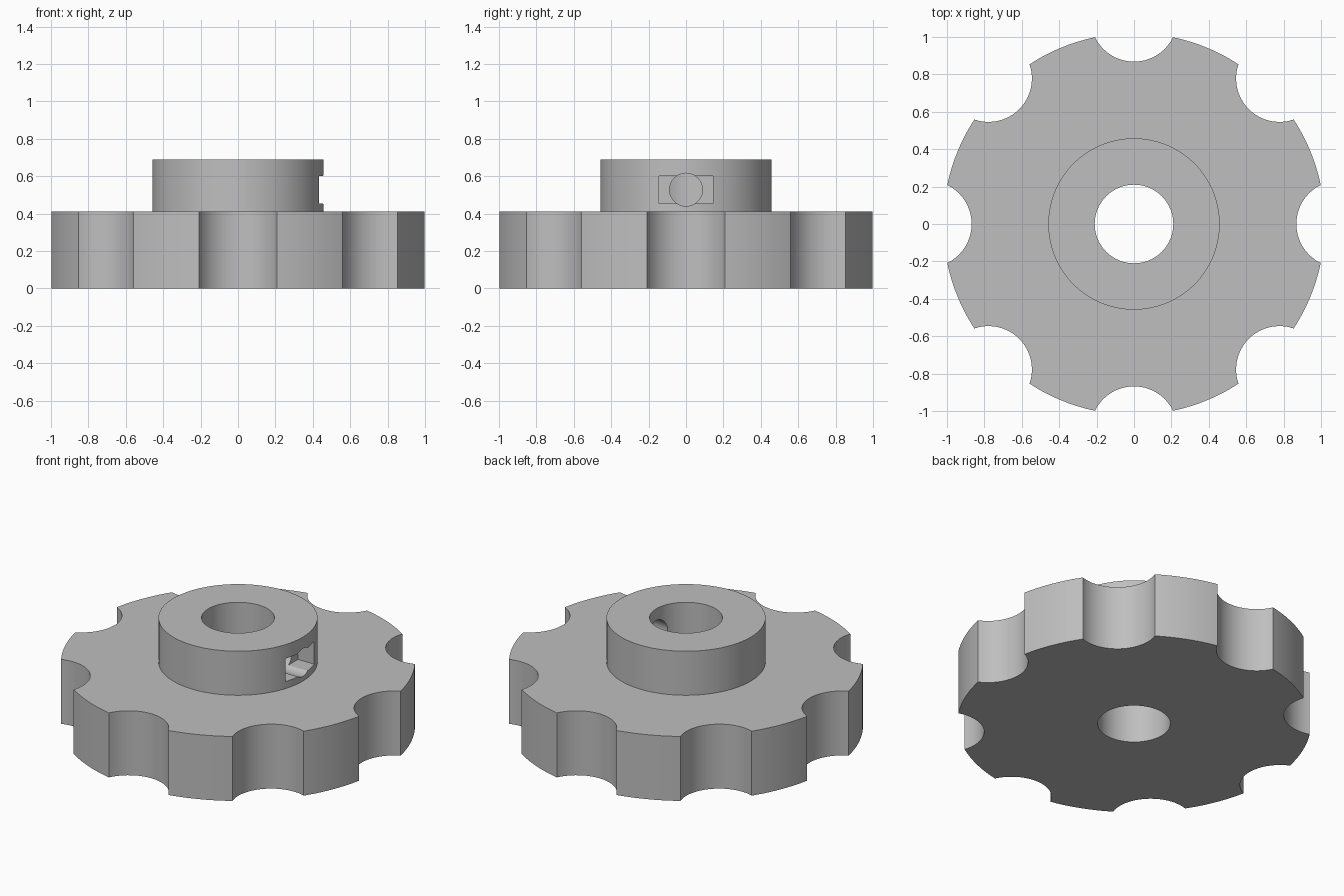
import bpy, bmesh
from math import sin, cos, tau, pi, atan2, acos, hypot
from mathutils import Matrix

default = bpy.data.objects.get("Cube")
if default:
    bpy.data.objects.remove(default, do_unlink=True)

RIM, BORE, HUB = 1.02, 0.21, 0.458
DISC_TOP, HUB_TOP, SCREW_Z = 0.41, 0.69, 0.528
SCALLOPS, SCALLOP_R, SCALLOP_C = 8, 0.232, 1.10

grey = bpy.data.materials.new("plain grey")
grey.use_nodes = True
grey.diffuse_color = (0.52, 0.52, 0.52, 1)
grey.node_tree.nodes["Principled BSDF"].inputs["Base Color"].default_value = grey.diffuse_color


def add_object(name, bm):
    bmesh.ops.recalc_face_normals(bm, faces=bm.faces[:])
    mesh = bpy.data.meshes.new(name)
    bm.to_mesh(mesh)
    bm.free()
    mesh.materials.append(grey)
    obj = bpy.data.objects.new(name, mesh)
    bpy.context.collection.objects.link(obj)
    return obj


def prism(name, outline, z0, z1):
    """Solid with a flat outline, raised from z0 to z1."""
    bm = bmesh.new()
    face = bm.faces.new([bm.verts.new((x, y, z0)) for x, y in outline])
    top = bmesh.ops.extrude_face_region(bm, geom=[face])["geom"]
    verts = [v for v in top if isinstance(v, bmesh.types.BMVert)]
    bmesh.ops.translate(bm, verts=verts, vec=(0, 0, z1 - z0))
    return add_object(name, bm)


def circle(radius, steps):
    return [(radius * cos(tau * i / steps), radius * sin(tau * i / steps)) for i in range(steps)]


def combine(target, tool, operation):
    """Apply a boolean and discard the tool."""
    tool.hide_render = True
    mod = target.modifiers.new(operation, "BOOLEAN")
    mod.operation, mod.solver, mod.object = operation, "EXACT", tool
    bpy.context.view_layer.objects.active = target
    bpy.ops.object.modifier_apply(modifier=mod.name)
    bpy.data.objects.remove(tool, do_unlink=True)


# Scalloped outline: a concave grip arc, then a stretch of the round rim
half = acos((RIM**2 + SCALLOP_C**2 - SCALLOP_R**2) / (2 * RIM * SCALLOP_C))
sweep = atan2(RIM * sin(half), SCALLOP_C - RIM * cos(half))
outline = []
for k in range(SCALLOPS):
    a = tau * k / SCALLOPS
    for i in range(25):
        t = a + pi + sweep * (1 - i / 12)
        outline.append((SCALLOP_C * cos(a) + SCALLOP_R * cos(t),
                        SCALLOP_C * sin(a) + SCALLOP_R * sin(t)))
    for i in range(1, 10):
        t = a + half + (tau / SCALLOPS - 2 * half) * i / 10
        outline.append((RIM * cos(t), RIM * sin(t)))
# Keep the outline running counterclockwise along each grip arc
fixed = []
for k in range(SCALLOPS):
    group = outline[k * 34:(k + 1) * 34]
    arc = sorted(group[:25], key=lambda p: (p[1] * cos(tau * k / SCALLOPS) - p[0] * sin(tau * k / SCALLOPS)))
    fixed += arc + group[25:]

knob = prism("scalloped_knob", fixed, 0, DISC_TOP)

# Raised hub, then the bore through everything
combine(knob, prism("hub", circle(HUB, 128), DISC_TOP - 0.1, HUB_TOP), "UNION")
combine(knob, prism("bore_cutter", circle(BORE, 96), -0.2, 1), "DIFFERENCE")

# Rectangular nut pocket in the side of the hub
bm = bmesh.new()
bmesh.ops.create_cube(bm, size=1, matrix=Matrix.Translation((0.43, 0, SCREW_Z))
                      @ Matrix.Diagonal((0.22, 0.29, 0.146, 1)))
combine(knob, add_object("pocket_cutter", bm), "DIFFERENCE")

# Screw hole from the hub side into the bore
bm = bmesh.new()
bmesh.ops.create_cone(bm, cap_ends=True, segments=48, radius1=0.088, radius2=0.088, depth=0.6,
                      matrix=Matrix.Translation((0.35, 0, SCREW_Z)) @ Matrix.Rotation(pi / 2, 4, "Y"))
combine(knob, add_object("screw_cutter", bm), "DIFFERENCE")

bpy.ops.object.select_all(action="DESELECT")
knob.select_set(True)
bpy.context.view_layer.objects.active = knob
bpy.ops.object.shade_smooth_by_angle(angle=pi / 6)
